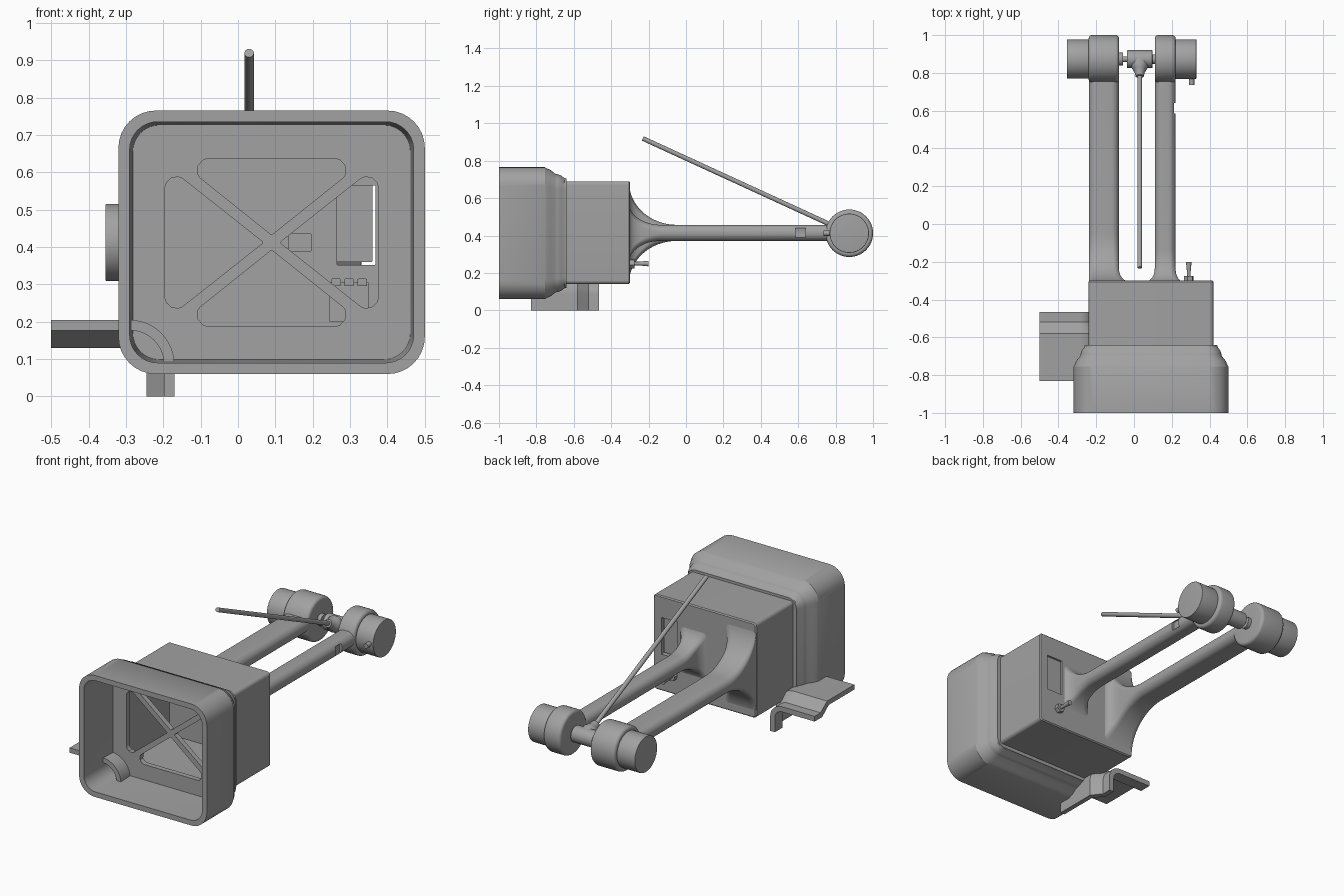
import bpy, bmesh, math
from mathutils import Vector

if "Cube" in bpy.data.objects:
    bpy.data.objects.remove(bpy.data.objects["Cube"])

grey = bpy.data.materials.new("plain_grey")
grey.use_nodes = True
colour = (0.36, 0.36, 0.36, 1)
grey.diffuse_color = colour
grey.node_tree.nodes["Principled BSDF"].inputs["Base Color"].default_value = colour


def activate(ob):
    bpy.ops.object.select_all(action='DESELECT')
    ob.select_set(True)
    bpy.context.view_layer.objects.active = ob


def smooth(ob):
    activate(ob)
    bpy.ops.object.shade_smooth_by_angle(angle=math.radians(32))


def loft(name, rings):
    """Skin a list of equal-length rings and cap both ends."""
    bm = bmesh.new()
    loops = [[bm.verts.new(p) for p in ring] for ring in rings]
    n = len(loops[0])
    for a, b in zip(loops, loops[1:]):
        for i in range(n):
            j = (i + 1) % n
            bm.faces.new((a[i], a[j], b[j], b[i]))
    bm.faces.new(loops[0])
    bm.faces.new(loops[-1])
    bmesh.ops.recalc_face_normals(bm, faces=bm.faces)
    mesh = bpy.data.meshes.new(name)
    bm.to_mesh(mesh)
    bm.free()
    ob = bpy.data.objects.new(name, mesh)
    bpy.context.collection.objects.link(ob)
    mesh.materials.append(grey)
    smooth(ob)
    return ob


def rect(y, x0, x1, z0, z1, r, n=8):
    """Rounded rectangle in the xz plane."""
    pts = []
    corners = ((x1 - r, z1 - r), (x0 + r, z1 - r), (x0 + r, z0 + r), (x1 - r, z0 + r))
    for k, (cx, cz) in enumerate(corners):
        for i in range(n + 1):
            a = math.pi / 2 * (k + i / n)
            pts.append((cx + r * math.cos(a), y, cz + r * math.sin(a)))
    return pts


def box(name, x0, x1, y0, y1, z0, z1, r=0.002):
    return loft(name, [rect(y, x0, x1, z0, z1, r, 2) for y in (y0, y1)])


def turned(name, start, axis, profile, n=48):
    """Round part: profile of (distance along axis, radius)."""
    start, axis = Vector(start), Vector(axis).normalized()
    u = axis.orthogonal().normalized()
    v = axis.cross(u)
    angles = [2 * math.pi * i / n for i in range(n)]
    return loft(name, [[start + axis * d + r * (u * math.cos(a) + v * math.sin(a))
                        for a in angles] for d, r in profile])


def cut(target, cutter):
    cutter.hide_render = True
    activate(target)
    mod = target.modifiers.new("cut", 'BOOLEAN')
    mod.operation = 'DIFFERENCE'
    mod.solver = 'EXACT'
    mod.object = cutter
    bpy.ops.object.modifier_apply(modifier=mod.name)
    bpy.data.objects.remove(cutter)
    smooth(target)


# Housing: hollow shell, open at the front and stepped towards the back
def outline(y, inset, r):
    return rect(y, -0.32 + inset, 0.5 - inset, 0.06 + inset, 0.765 - inset, r)


def core(y, wall, r):
    return rect(y, -0.24 + wall, 0.42 - wall, 0.14 + wall, 0.69 - wall, r)


housing = loft("housing", [
    core(-0.33, 0.03, 0.01), core(-0.71, 0.03, 0.01),
    outline(-0.71, 0.04, 0.07), outline(-0.98, 0.03, 0.075), outline(-1, 0.03, 0.075),
    outline(-1, 0, 0.1), outline(-0.755, 0, 0.1), outline(-0.745, 0.006, 0.097),
    outline(-0.725, 0.014, 0.09), outline(-0.70, 0.034, 0.08), outline(-0.69, 0.037, 0.075),
    outline(-0.67, 0.043, 0.07), outline(-0.65, 0.058, 0.06), outline(-0.64, 0.06, 0.055),
    core(-0.64, 0, 0.02), core(-0.306, 0, 0.02), core(-0.30, 0.006, 0.016)])
cut(housing, box("window_cutter", 0.265, 0.368, -0.4, -0.2, 0.352, 0.565))

# Cross-braced panel with four rounded triangular openings
panel = loft("brace_panel", [outline(y, 0.033, 0.07) for y in (-0.745, -0.715)])


def rounded_triangle(points, radii, y, n=6):
    pts = []
    for i in range(3):
        p = Vector(points[i])
        a = (Vector(points[i - 1]) - p).normalized()
        b = (Vector(points[(i + 1) % 3]) - p).normalized()
        half = a.angle(b) / 2
        centre = p + (a + b).normalized() * radii[i] / math.sin(half)
        s = p + a * radii[i] / math.tan(half) - centre
        e = p + b * radii[i] / math.tan(half) - centre
        for k in range(n + 1):
            d = s.lerp(e, k / n).normalized() * radii[i]
            pts.append((centre.x + d.x, y, centre.y + d.y))
    return pts


for side in (1, -1):
    upright = [(0.09, 0.412 + side * 0.02), (0.345, 0.412 + side * 0.224),
               (-0.165, 0.412 + side * 0.224)]
    sideways = [(0.09 + side * 0.022, 0.412), (0.09 + side * 0.285, 0.62),
                (0.09 + side * 0.285, 0.204)]
    for tri in (upright, sideways):
        cut(panel, loft("opening_cutter", [rounded_triangle(tri, (0.003, 0.03, 0.03), y)
                                           for y in (-0.8, -0.66)]))


# Arms: flared root blending into a slim rounded bar
def arm(name, x0, x1, reach, height, flare0, flare1):
    rings = [rect(-0.325, x0 - flare0, x1 + flare1, 0.415 - height, 0.415 + height, 0.02)]
    for i in range(17):
        a = math.pi / 2 * i / 16
        y = -0.305 + reach * (1 - math.cos(a))
        h = height - (height - 0.043) * math.sin(a)
        e = max(0, 1 - (y + 0.305) / 0.07)
        f = 1 - math.sqrt(1 - e * e)
        rings.append(rect(y, x0 - flare0 * f, x1 + flare1 * f,
                          0.414 - h, 0.414 + h, 0.02 + 0.02 * i / 16))
    rings.append(rect(0.86, x0, x1, 0.371, 0.457, 0.04))
    return loft(name, rings)


arm("right_arm", -0.239, -0.08, 0.255, 0.272, 0, 0.055)
left_arm = arm("left_arm", 0.11, 0.22, 0.17, 0.16, 0.05, 0.04)
cut(left_arm, box("slot_cutter", 0.205, 0.25, 0.585, 0.64, 0.388, 0.44))
cut(left_arm, box("port_cutter", 0.135, 0.195, -0.4, -0.2, 0.388, 0.436))
cut(housing, box("port_cutter", 0.135, 0.195, -0.4, -0.2, 0.388, 0.436))


# Hubs, motors and collars on the pivot axis
PIVOT_Y, PIVOT_Z = 0.873, 0.412


def on_axis(name, x0, x1, r, bevel=0.0):
    w = x1 - x0
    if bevel:
        arc = [(bevel * (1 - math.cos(t * math.pi / 10)), r - bevel * (1 - math.sin(t * math.pi / 10)))
               for t in range(6)]
        profile = arc + [(w - d, q) for d, q in reversed(arc)]
    else:
        profile = [(0, r), (w, r)]
    return turned(name, (x0, PIVOT_Y, PIVOT_Z), (1, 0, 0), profile)


on_axis("right_hub", -0.24, -0.08, 0.127, 0.018)
on_axis("left_hub", 0.11, 0.22, 0.127, 0.018)
on_axis("right_motor", -0.355, -0.23, 0.103, 0.003)
on_axis("left_motor", 0.21, 0.33, 0.105, 0.003)
on_axis("right_collar", -0.085, -0.058, 0.034)
on_axis("left_collar", 0.092, 0.115, 0.025)
on_axis("pivot_shaft", -0.1, 0.13, 0.015)
on_axis("rod_clamp", -0.038, 0.098, 0.047, 0.004)
turned("motor_terminal", (0.305, 0.735, PIVOT_Z), (0, 1, 0), [(0, 0.014), (0.06, 0.014)], 16)

# Swinging rod with its tapered socket
swing = (0, -1.1, 0.505)
turned("rod_socket", (0.03, PIVOT_Y, PIVOT_Z), swing,
       [(0, 0.045), (0.045, 0.045), (0.06, 0.036), (0.08, 0.026), (0.1, 0.022)], 32)
turned("swing_rod", (0.03, PIVOT_Y, PIVOT_Z), swing, [(0, 0.0125), (1.215, 0.0125)], 24)

# Stepped bracket swept round a bend through the lower corner
section = [(-0.83, 0), (-0.58, 0), (-0.52, 0.045), (-0.465, 0.045),
           (-0.465, 0.075), (-0.535, 0.075), (-0.595, 0.028), (-0.83, 0.028)]
BEND = 0.12
rings = [[(-0.5, y, 0.205 - d) for y, d in section]]
for i in range(13):
    a = math.pi / 2 * (1 - i / 12)
    rings.append([(-0.29 + (BEND - d) * math.cos(a), y, 0.085 + (BEND - d) * math.sin(a))
                  for y, d in section])
rings.append([(-0.17 - d, y, 0) for y, d in section])
loft("corner_bracket", rings)

# Display, circuit board and toggle switch on the back wall
box("display_board", 0.262, 0.36, -0.325, -0.312, 0.36, 0.57)
box("circuit_board", 0.245, 0.35, -0.37, -0.355, 0.2, 0.305)
for i in range(3):
    box("board_socket", 0.25 + 0.035 * i, 0.275 + 0.035 * i, -0.385, -0.365, 0.295, 0.315)
turned("switch_nut", (0.29, -0.31, 0.25), (0, 1, 0), [(0, 0.026), (0.035, 0.026)], 6)
turned("switch_lever", (0.29, -0.28, 0.25), (0, 1, 0), [(0, 0.01), (0.03, 0.01), (0.08, 0.015)], 16)
